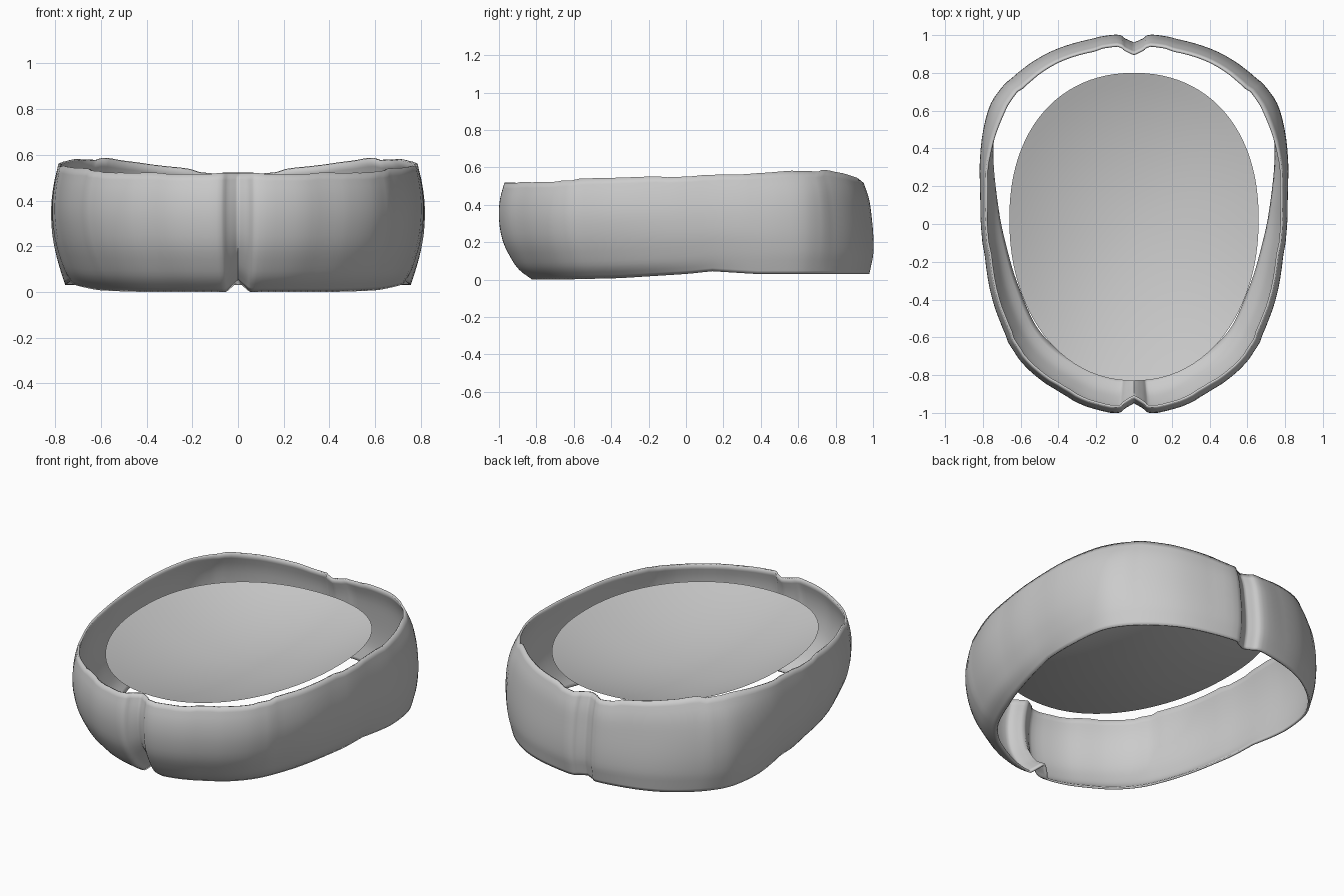
import bpy, math, random
from mathutils import Vector

if "Cube" in bpy.data.objects:
    bpy.data.objects.remove(bpy.data.objects["Cube"])

random.seed(4)


def make_object(name, verts, faces):
    mesh = bpy.data.meshes.new(name)
    mesh.from_pydata(verts, [], faces)
    mesh.update()
    obj = bpy.data.objects.new(name, mesh)
    bpy.context.collection.objects.link(obj)
    bpy.ops.object.select_all(action='DESELECT')
    obj.select_set(True)
    bpy.context.view_layer.objects.active = obj
    bpy.ops.object.shade_smooth_by_angle(angle=math.radians(75))
    return obj


def spline(points, steps):
    """Catmull-Rom curve through the points."""
    pts = [Vector(p) for p in points]
    pts = [2 * pts[0] - pts[1]] + pts + [2 * pts[-1] - pts[-2]]
    out = []
    for a, b, c, d in zip(pts, pts[1:], pts[2:], pts[3:]):
        for k in range(steps):
            t = k / steps
            out.append(0.5 * (2 * b + (c - a) * t + (2 * a - 5 * b + 4 * c - d) * t ** 2
                              + (3 * b - a - 3 * c + d) * t ** 3))
    return out + [pts[-2]]


def lerp_table(table, y):
    """Linear lookup of (y, value) rows; values may be lists."""
    if y <= table[0][0]:
        return table[0][1]
    for (y0, v0), (y1, v1) in zip(table, table[1:]):
        if y <= y1:
            f = (y - y0) / (y1 - y0)
            if isinstance(v0, list):
                return [p + (q - p) * f for p, q in zip(v0, v1)]
            return v0 + (v1 - v0) * f
    return table[-1][1]


# Band: half plan outline from front notch to back notch
plan = [(0, -.948), (.045, -.974), (.095, -1), (.25, -.962), (.39, -.89), (.525, -.795),
        (.63, -.68), (.70, -.55), (.765, -.35), (.80, -.1), (.815, .15), (.81, .4),
        (.77, .6), (.70, .72), (.595, .82), (.45, .91), (.28, .968), (.095, 1),
        (.045, .98), (0, .96)]
# Inward offset from bottom to top, at several depths
levels = [0, .1, .22, .4, .62, .82, 1]
inset = [(-.95, [.18, .11, .065, .02, 0, .005, .03]),
         (-.40, [.15, .09, .055, .02, 0, .005, .025]),
         (.0, [.095, .06, .035, .01, 0, .008, .025]),
         (.30, [.065, .045, .025, .005, 0, .012, .035]),
         (.62, [.04, .025, .01, 0, .005, .03, .08]),
         (.95, [.02, .01, 0, 0, .01, .025, .055])]
low = [(-.8, 0.0), (-.4, .008), (0, .03), (.15, .045), (.4, .03), (1, .03)]
high = [(-1, .52), (-.4, .54), (0, .555), (.3, .565), (.6, .588), (.8, .58),
        (.9, .562), (.97, .54), (1, .522)]

half = spline(plan, 4)
columns = []
for i, p in enumerate(half):
    offs = lerp_table(inset, p.y)
    y = math.copysign(1, p.y) if p.x < .095 else p.y
    z0, z1 = lerp_table(low, y), lerp_table(high, y)
    if p.y < -.9:
        z0 += .045 * max(0, 1 - p.x / .07)
    if i % 3 == 0:
        wave = random.uniform(-.007, .007) if p.x > .12 else 0
    direction = Vector((p.x / .67, p.y)).normalized()
    prof = spline([(o, z0 + (z1 - z0) * t) for o, t in zip(offs, levels)], 3)
    col = []
    for k, (o, z) in enumerate(prof):
        t = k / (len(prof) - 1)
        q = p - direction * (o + wave * t)
        col.append((q.x, q.y, z + wave * t ** 3))
    columns.append(col)
# mirror the half to close the loop
loop = columns + [[(-x, y, z) for x, y, z in c] for c in reversed(columns[1:-1])]
n, m = len(loop), len(loop[0])
verts = [v for c in loop for v in c]
faces = [(i * m + k, (i + 1) % n * m + k, (i + 1) % n * m + k + 1, i * m + k + 1)
         for i in range(n) for k in range(m - 1)]
band = make_object("outer_band", verts, faces)
solid = band.modifiers.new("wall", 'SOLIDIFY')
solid.thickness = .012
solid.offset = -1

# Shallow oval dish near the top of the band
SEG, RINGS, DEPTH = 96, 12, .12


def plate_point(r, a):
    c, s = math.cos(a), math.sin(a)
    x = .66 * r * math.copysign(abs(c) ** (2 / 2.15), c)
    y = .815 * r * math.copysign(abs(s) ** (2 / 2.15), s)
    z = .47 - DEPTH * (1 - r * r) + .035 * (r * c) ** 2
    return x, y - .015 + .04 * (1 - (y / .815) ** 2), z


verts = [(0, .025, .47 - DEPTH)]
verts += [plate_point(r / RINGS, 2 * math.pi * i / SEG)
          for r in range(1, RINGS + 1) for i in range(SEG)]
faces = [(0, 1 + i, 1 + (i + 1) % SEG) for i in range(SEG)]
for r in range(RINGS - 1):
    a, b = 1 + r * SEG, 1 + (r + 1) * SEG
    faces += [(a + i, b + i, b + (i + 1) % SEG, a + (i + 1) % SEG) for i in range(SEG)]
make_object("inner_plate", verts, faces)
